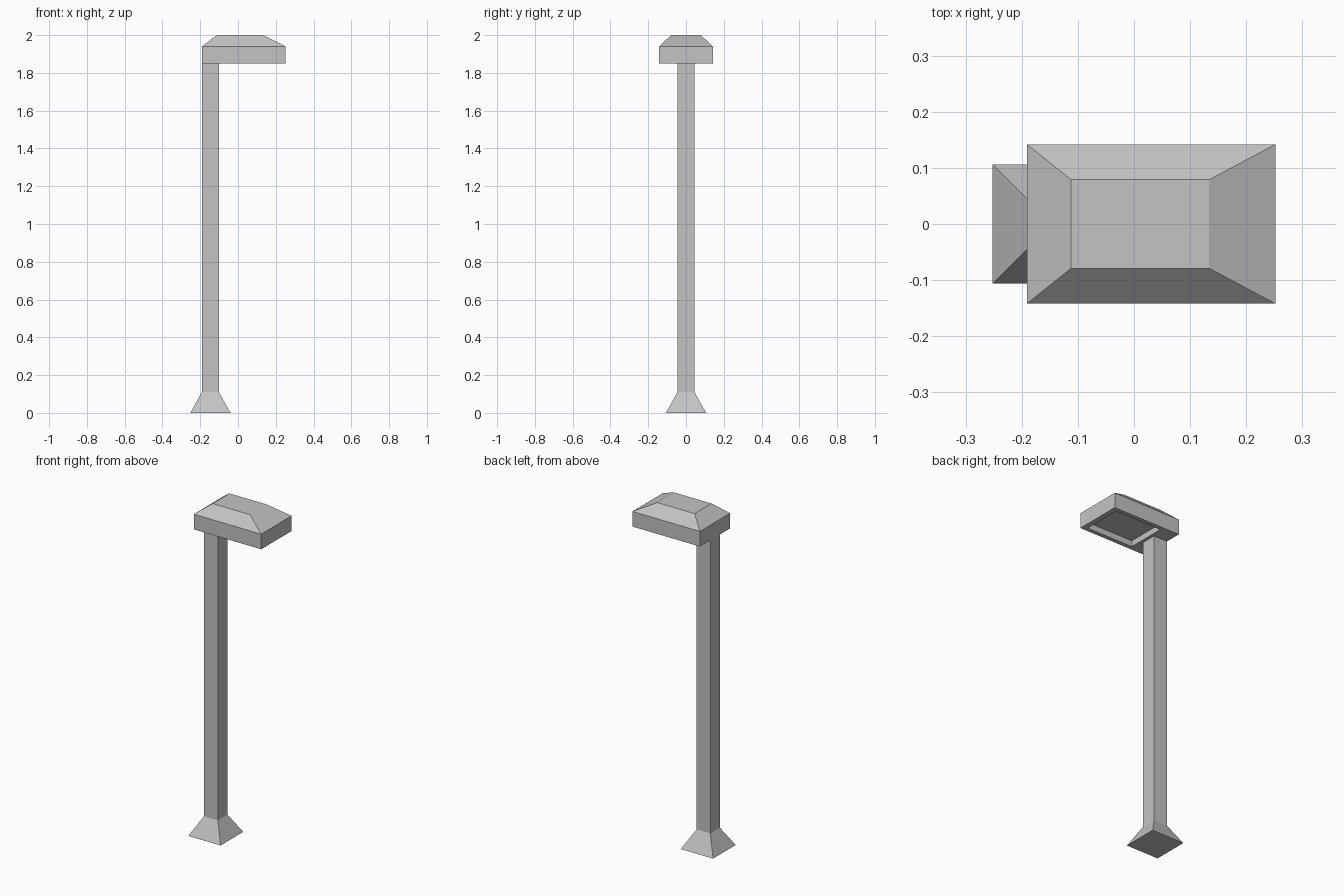
import bpy
import bmesh

cube = bpy.data.objects.get("Cube")
if cube:
    bpy.data.objects.remove(cube, do_unlink=True)

grey = bpy.data.materials.new("light_grey")
grey.use_nodes = True
colour = (0.55, 0.55, 0.55, 1)
grey.diffuse_color = colour
grey.node_tree.nodes["Principled BSDF"].inputs["Base Color"].default_value = colour


def stack(name, sections):
    """Join rectangular sections (x min, x max, y half width, z) into a closed solid."""
    bm = bmesh.new()
    rings = [[bm.verts.new(p) for p in
              ((x0, -y, z), (x1, -y, z), (x1, y, z), (x0, y, z))]
             for x0, x1, y, z in sections]
    for low, high in zip(rings, rings[1:]):
        for i in range(4):
            j = (i + 1) % 4
            bm.faces.new((low[i], low[j], high[j], high[i]))
    bm.faces.new(rings[0][::-1])
    bm.faces.new(rings[-1])
    bmesh.ops.recalc_face_normals(bm, faces=bm.faces)
    mesh = bpy.data.meshes.new(name)
    bm.to_mesh(mesh)
    bm.free()
    mesh.materials.append(grey)
    obj = bpy.data.objects.new(name, mesh)
    bpy.context.collection.objects.link(obj)
    return obj


# Square post on a flared foot
stack("post", [
    (-0.252, -0.04, 0.106, 0),
    (-0.191, -0.101, 0.045, 0.11),
    (-0.191, -0.101, 0.045, 1.85),
])

# Lamp head: recess floor, recess rim, outer rim, eaves, flat roof
stack("lamp_head", [
    (-0.083, 0.222, 0.117, 1.885),
    (-0.083, 0.222, 0.117, 1.85),
    (-0.191, 0.252, 0.142, 1.85),
    (-0.191, 0.252, 0.142, 1.94),
    (-0.112, 0.134, 0.079, 2),
])
